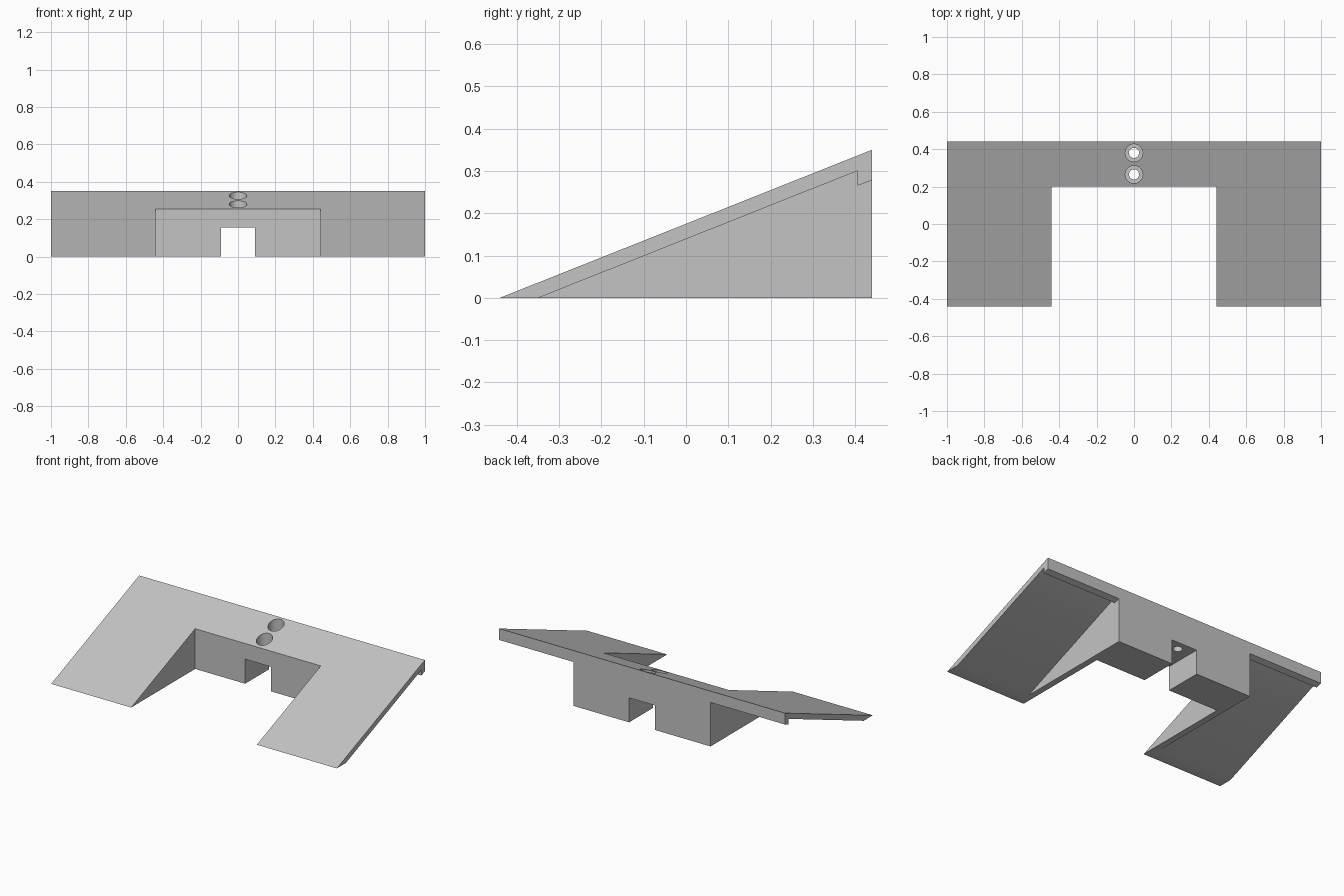
import bpy
import bmesh
from mathutils import Vector

if "Cube" in bpy.data.objects:
    bpy.data.objects.remove(bpy.data.objects["Cube"], do_unlink=True)

grey = bpy.data.materials.new("light_grey")
grey.use_nodes = True
colour = (0.55, 0.55, 0.55, 1)
grey.diffuse_color = colour
grey.node_tree.nodes["Principled BSDF"].inputs["Base Color"].default_value = colour


def extrude_side(name, profile, x0, x1):
    """Extrude a (y, z) side profile from x0 to x1."""
    bm = bmesh.new()
    face = bm.faces.new([bm.verts.new((x0, y, z)) for y, z in profile])
    new = bmesh.ops.extrude_face_region(bm, geom=[face])["geom"]
    verts = [v for v in new if isinstance(v, bmesh.types.BMVert)]
    bmesh.ops.translate(bm, verts=verts, vec=Vector((x1 - x0, 0, 0)))
    bmesh.ops.recalc_face_normals(bm, faces=bm.faces)
    mesh = bpy.data.meshes.new(name)
    bm.to_mesh(mesh)
    bm.free()
    mesh.materials.append(grey)
    obj = bpy.data.objects.new(name, mesh)
    bpy.context.collection.objects.link(obj)
    return obj


def box(name, x0, x1, y0, y1, z0, z1):
    return extrude_side(name, [(y0, z0), (y1, z0), (y1, z1), (y0, z1)], x0, x1)


def drill(name, radius, y, z0, z1):
    bpy.ops.mesh.primitive_cylinder_add(vertices=48, radius=radius, depth=z1 - z0,
                                        location=(0, y, (z0 + z1) / 2))
    obj = bpy.context.object
    obj.name = name
    obj.data.materials.append(grey)
    return obj


def cut(target, cutter):
    cutter.hide_render = True
    mod = target.modifiers.new("cut", "BOOLEAN")
    mod.operation = "DIFFERENCE"
    mod.solver = "EXACT"
    mod.object = cutter
    bpy.context.view_layer.objects.active = target
    bpy.ops.object.modifier_apply(modifier=mod.name)
    bpy.data.objects.remove(cutter, do_unlink=True)


# Full width wedge
body = extrude_side("ramp_body", [(-0.44, 0), (0.44, 0), (0.44, 0.35)], -1, 1)

# Front opening between the two wings
cut(body, box("opening_cutter", -0.44, 0.44, -0.8, 0.2, -0.2, 0.6))

# Hollow under each wing, leaving a thin plate, a rear lip and an inner wall
hollow = [(-0.6, -0.1), (0.405, 0.3), (0.405, 0.265), (0.44, 0.278), (0.5, 0.3), (0.5, -0.1)]
for side in (-1, 1):
    cut(body, extrude_side("hollow_cutter", hollow, side * 0.48, side * 1.1))

# Notch through the centre block
cut(body, box("notch_cutter", -0.09, 0.09, 0, 0.6, -0.1, 0.155))

# Two counterbored screw holes
for y in (0.265, 0.38):
    cut(body, drill("head_cutter", 0.047, y, 0.2, 0.5))
    cut(body, drill("shank_cutter", 0.027, y, 0.1, 0.4))

# Smooth hole walls, sharp edges elsewhere
bpy.ops.object.select_all(action="DESELECT")
body.select_set(True)
bpy.context.view_layer.objects.active = body
bpy.ops.object.shade_smooth_by_angle(angle=0.5)
